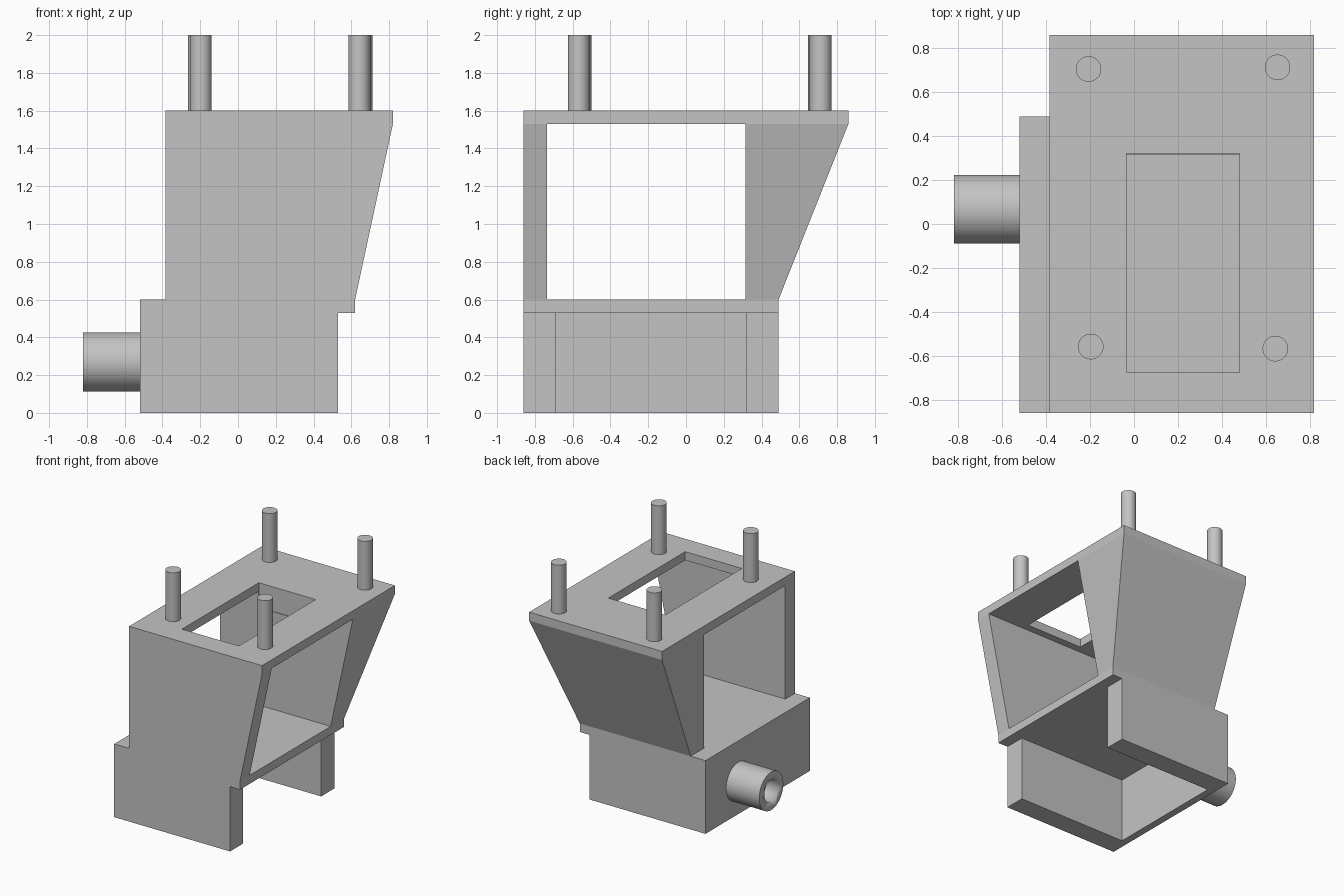
import bpy
import bmesh
from math import radians

if "Cube" in bpy.data.objects:
    bpy.data.objects.remove(bpy.data.objects["Cube"], do_unlink=True)

grey = bpy.data.materials.new("plain grey")
grey.use_nodes = True
grey.diffuse_color = (0.55, 0.55, 0.55, 1)
grey.node_tree.nodes["Principled BSDF"].inputs["Base Color"].default_value = (0.55, 0.55, 0.55, 1)


def block(name, *levels):
    """Loft through rectangles given as (x0, x1, y0, y1, z), bottom to top."""
    bm = bmesh.new()
    rings = [[bm.verts.new((x, y, z)) for x, y in ((x0, y0), (x1, y0), (x1, y1), (x0, y1))]
             for x0, x1, y0, y1, z in levels]
    bm.faces.new(rings[0][::-1])
    bm.faces.new(rings[-1])
    for low, high in zip(rings, rings[1:]):
        for i in range(4):
            j = (i + 1) % 4
            bm.faces.new((low[i], low[j], high[j], high[i]))
    mesh = bpy.data.meshes.new(name)
    bm.to_mesh(mesh)
    bm.free()
    obj = bpy.data.objects.new(name, mesh)
    bpy.context.collection.objects.link(obj)
    mesh.materials.append(grey)
    return obj


def box(name, x0, x1, y0, y1, z0, z1):
    return block(name, (x0, x1, y0, y1, z0), (x0, x1, y0, y1, z1))


def cylinder(name, radius, depth, location, rotation=(0, 0, 0)):
    bpy.ops.mesh.primitive_cylinder_add(vertices=48, radius=radius, depth=depth,
                                        location=location, rotation=rotation)
    obj = bpy.context.object
    obj.name = name
    obj.data.materials.append(grey)
    bpy.ops.object.shade_smooth_by_angle(angle=radians(30))
    return obj


def cut(obj, cutter):
    """Subtract the cutter, then discard it."""
    cutter.hide_render = True
    mod = obj.modifiers.new("cut", "BOOLEAN")
    mod.operation = "DIFFERENCE"
    mod.solver = "EXACT"
    mod.object = cutter
    bpy.context.view_layer.objects.active = obj
    bpy.ops.object.modifier_apply(modifier=mod.name)
    bpy.data.objects.remove(cutter, do_unlink=True)


# Base: three walls, open underneath and on one side, under a floor plate
base_walls = box("base_walls", -0.52, 0.53, -0.86, 0.49, 0, 0.53)
cut(base_walls, box("base_cavity", -0.46, 1, -0.69, 0.32, -0.1, 0.7))
box("floor_plate", -0.52, 0.62, -0.86, 0.49, 0.53, 0.6)

# Flared upper housing with a side-to-side tunnel and a top window
housing = block("upper_housing", (-0.385, 0.62, -0.86, 0.49, 0.6),
                (-0.385, 0.82, -0.86, 0.86, 1.53), (-0.385, 0.82, -0.86, 0.86, 1.6))
cut(housing, box("tunnel", -1, 1, -0.735, 0.315, 0.5, 1.53))
cut(housing, box("top_window", -0.035, 0.48, -0.675, 0.32, 1.4, 1.7))

# Side spout with a blind bore
turn = (0, radians(90), 0)
spout = cylinder("side_spout", 0.156, 0.3, (-0.67, 0.067, 0.27), turn)
cut(spout, cylinder("spout_bore", 0.09, 0.5, (-0.77, 0.067, 0.27), turn))

# Four pins on top
for name, x, y in (("back_right", -0.207, 0.705), ("back_left", 0.653, 0.713),
                   ("front_right", -0.197, -0.558), ("front_left", 0.643, -0.567)):
    cylinder(name + "_pin", 0.058, 0.4, (x, y, 1.8))
